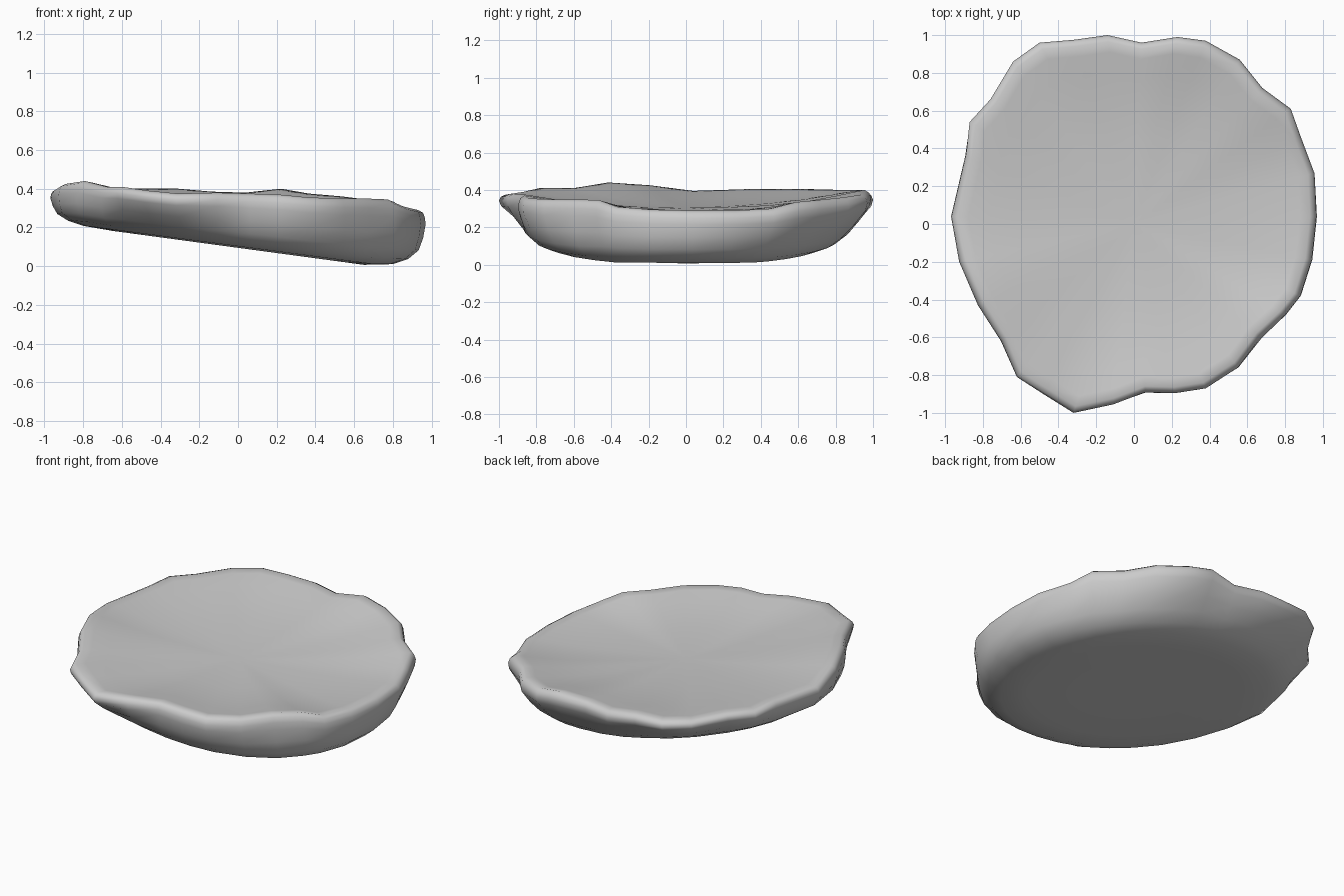
import bpy, bmesh, math

# Outline of the slab seen from above: x, y, rim height
rim = [
    (0.965, 0.04, .29), (0.955, 0.27, .29), (0.88, 0.47, .30), (0.83, 0.61, .335),
    (0.68, 0.72, .345), (0.56, 0.87, .36), (0.38, 0.97, .375), (0.23, 0.99, .40),
    (0.04, 0.96, .38), (-0.14, 1.0, .385), (-0.32, 0.975, .40), (-0.50, 0.96, .40),
    (-0.64, 0.86, .40), (-0.76, 0.66, .405), (-0.87, 0.54, .405), (-0.89, 0.36, .405),
    (-0.965, 0.04, .395), (-0.92, -0.20, .425), (-0.82, -0.43, .44), (-0.70, -0.62, .41),
    (-0.62, -0.81, .41), (-0.48, -0.90, .39), (-0.32, -1.0, .375), (-0.11, -0.955, .38),
    (0.06, -0.89, .375), (0.22, -0.895, .37), (0.38, -0.87, .355), (0.55, -0.76, .35),
    (0.67, -0.60, .35), (0.80, -0.48, .345), (0.88, -0.38, .31), (0.94, -0.19, .295),
]


def underside(x):
    return max(0.002, 0.095 - 0.135 * x)


def dish(x, y):
    return 0.305 - 0.05 * x


# Side rings: outline scale, height fraction, how far the outline is smoothed to an oval
side = [(.4, 0, 1), (.65, 0, 1), (.80, .03, 1), (.88, .12, .95), (.94, .28, .8),
        (.975, .50, .45), (1.0, .74, .1), (1.0, .86, 0), (.99, .95, 0), (.965, 1.0, 0)]
# Top rings: outline scale, how much of the rim height remains
top = [(.91, .9), (.8, .68), (.65, .4), (.45, .18), (.22, .04)]

bm = bmesh.new()
rings = []
for s, f, o in side:
    ring = []
    for x, y, z in rim:
        a = math.atan2(y, x)
        px = s * (x + (1.0 * math.cos(a) - x) * o)
        py = s * (y + (0.92 * math.sin(a) - y) * o)
        b = underside(px)
        ring.append(bm.verts.new((px, py, b + (z - b) * f)))
    rings.append(ring)
for s, w in top:
    ring = []
    for x, y, z in rim:
        d = dish(x * s, y * s)
        ring.append(bm.verts.new((x * s, y * s, d + (z - d) * w)))
    rings.append(ring)

# Skin between neighbouring rings, then close the two centres
n = len(rim)
for a, b in zip(rings, rings[1:]):
    for i in range(n):
        j = (i + 1) % n
        bm.faces.new((a[i], a[j], b[j], b[i]))
low = bm.verts.new((0, 0, underside(0)))
high = bm.verts.new((0, 0, dish(0, 0)))
for i in range(n):
    j = (i + 1) % n
    bm.faces.new((low, rings[0][j], rings[0][i]))
    bm.faces.new((high, rings[-1][i], rings[-1][j]))
bmesh.ops.recalc_face_normals(bm, faces=bm.faces)
for f in bm.faces:
    f.smooth = True

mesh = bpy.data.meshes.new("stone_slab")
bm.to_mesh(mesh)
bm.free()
slab = bpy.data.objects.new("stone_slab", mesh)
bpy.context.collection.objects.link(slab)
